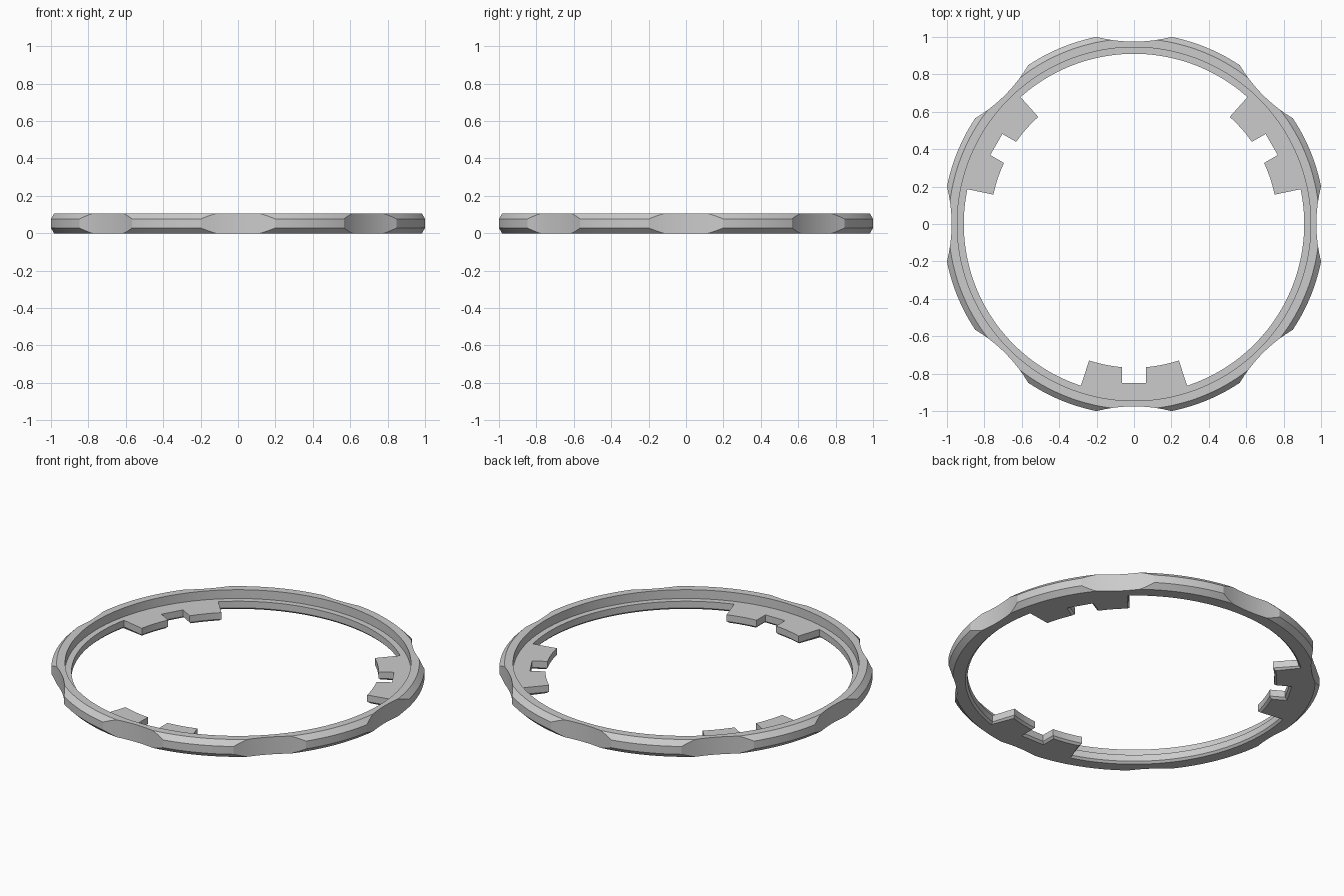
import bpy
import bmesh
from math import sin, cos, radians
from mathutils import Vector

if "Cube" in bpy.data.objects:
    bpy.data.objects.remove(bpy.data.objects["Cube"], do_unlink=True)

HEIGHT, LEDGE_Z = 0.105, 0.052
R_OUT, R_RIM, BEVEL = 1.02, 0.991, 0.029      # outer wall, rim after bevel
R_WALL, R_LIP = 0.945, 0.91                   # upper bore, lower lip
R_TAB, R_SLOT, CHAMFER = 0.768, 0.85, 0.012
TAB_END, SLOT_IN, SLOT_OUT = 18.2, 4.86, 4.37  # angles from each tab centre


def fold(angle, period, centre=0):
    """Signed angle to the nearest repeat of a feature."""
    return (angle - centre + period / 2) % period - period / 2


def outer_radius(angle):
    """Round outside with eight shallow concave finger scallops."""
    a = radians(fold(angle, 45))
    if abs(a) > radians(11.3):
        return R_OUT
    r = R_OUT
    for _ in range(12):
        r = (0.975 + 0.63 * (r * sin(a)) ** 2) / cos(a)
    return min(r, R_OUT)


def inner_radii(angle):
    """Lip radius; two values where a tab side steps radially."""
    a = fold(angle, 120, 30)
    d = abs(a)
    if abs(d - TAB_END) < 0.01:
        return (R_LIP, R_TAB) if a < 0 else (R_TAB, R_LIP)
    if d > TAB_END:
        return (R_LIP,)
    if d > SLOT_IN - 0.01:
        return (R_TAB,)
    return (R_SLOT / cos(radians(d)),)


def polar(r, angle):
    return Vector((r * cos(radians(angle)), r * sin(radians(angle))))


# Section angles: feature corners plus an even fill
angles = [c + s * d for c in range(0, 360, 45) for s in (-1, 1) for d in (6.84, 11.307)]
angles += [c + s * d for c in (30, 150, 270) for s in (-1, 1)
           for d in (TAB_END, SLOT_IN, SLOT_OUT)]
angles += [i * 1.5 for i in range(240)
           if all(abs(fold(i * 1.5 - a, 360)) > 0.3 for a in angles)]
angles = sorted(a % 360 for a in angles)
columns = [(a, r) for a in angles for r in inner_radii(a)]

# Inner outline and its mitred offset into the material for the lower chamfer
inner = [polar(r, a) for a, r in columns]
n = len(inner)
offset = []
for i, p in enumerate(inner):
    d0 = (p - inner[i - 1]).normalized()
    d1 = (inner[(i + 1) % n] - p).normalized()
    n0, n1 = Vector((d0.y, -d0.x)), Vector((d1.y, -d1.x))
    offset.append(p + (n0 + n1) * CHAMFER / (1 + n0.dot(n1)))

# Sweep the cross-section around the ring
bm = bmesh.new()
rings = []
for (a, _), p, q in zip(columns, inner, offset):
    r = outer_radius(a)
    rim = min(r, R_RIM)
    drop = BEVEL - (R_OUT - max(r, R_RIM))
    section = [(q, 0), (polar(rim, a), 0), (polar(r, a), drop),
               (polar(r, a), HEIGHT - drop), (polar(rim, a), HEIGHT),
               (polar(R_WALL, a), HEIGHT), (polar(R_WALL, a), LEDGE_Z),
               (p, LEDGE_Z), (p, CHAMFER)]
    rings.append([bm.verts.new((v.x, v.y, z)) for v, z in section])
for i in range(n):
    s, t = rings[i], rings[(i + 1) % n]
    for k in range(len(s)):
        m = (k + 1) % len(s)
        bm.faces.new((s[k], t[k], t[m], s[m]))
bmesh.ops.remove_doubles(bm, verts=bm.verts, dist=0.0002)
bmesh.ops.recalc_face_normals(bm, faces=bm.faces)
mesh = bpy.data.meshes.new("tabbed_ring")
bm.to_mesh(mesh)
bm.free()

ring = bpy.data.objects.new("tabbed_ring", mesh)
bpy.context.collection.objects.link(ring)

# Plain grey finish
grey = bpy.data.materials.new("plain_grey")
grey.use_nodes = True
colour = (0.6, 0.6, 0.6, 1)
grey.diffuse_color = colour
grey.node_tree.nodes["Principled BSDF"].inputs["Base Color"].default_value = colour
mesh.materials.append(grey)

bpy.ops.object.select_all(action='DESELECT')
ring.select_set(True)
bpy.context.view_layer.objects.active = ring
bpy.ops.object.shade_smooth_by_angle(angle=radians(20))
